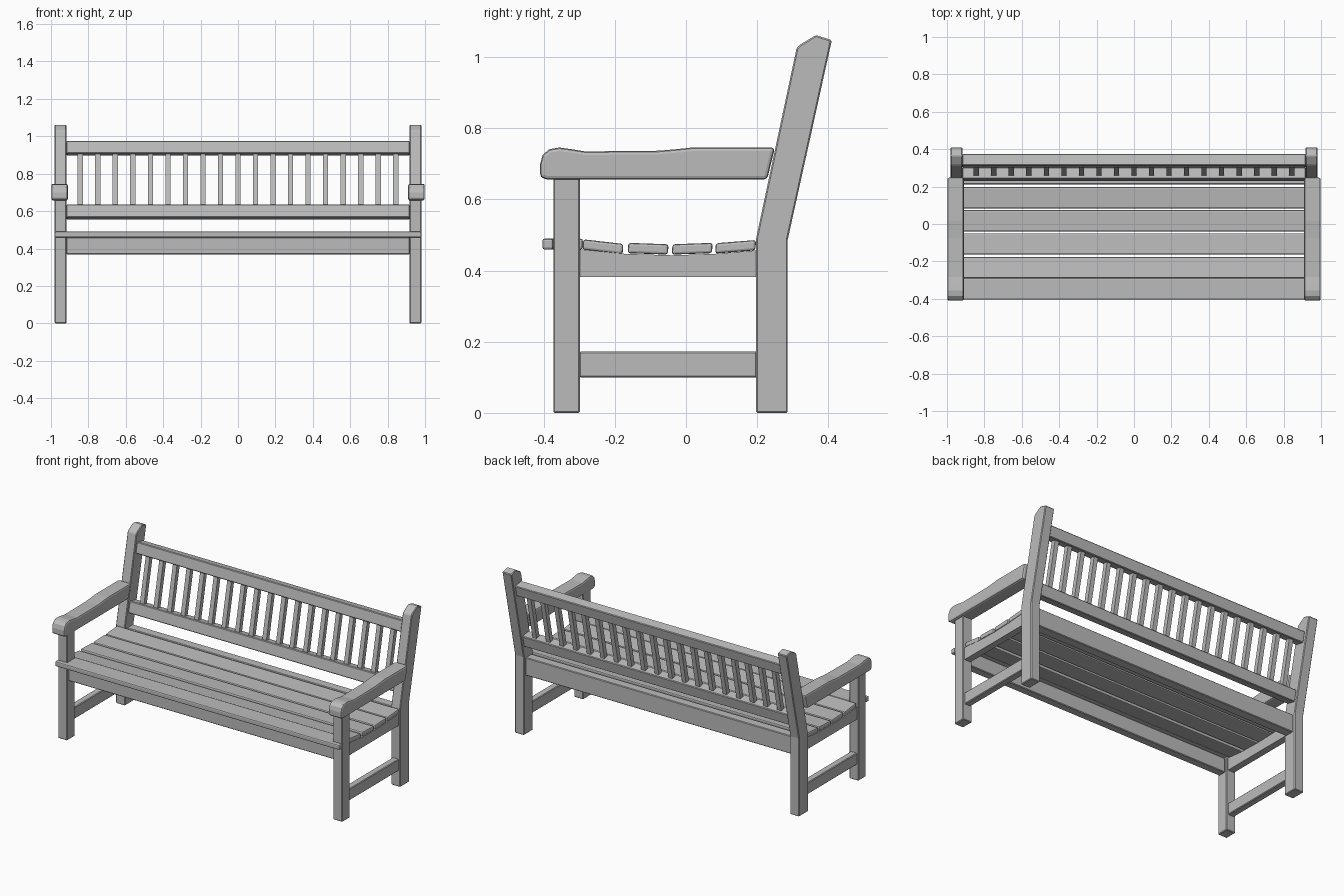
import bpy, bmesh
from mathutils import Vector

if "Cube" in bpy.data.objects:
    bpy.data.objects.remove(bpy.data.objects["Cube"])

wood = bpy.data.materials.new("weathered_grey")
wood.use_nodes = True
GREY = (0.5, 0.5, 0.5, 1)
wood.diffuse_color = GREY
wood.node_tree.nodes["Principled BSDF"].inputs["Base Color"].default_value = GREY

LEG_IN, LEG_OUT = 0.917, 0.98
LEAN = 0.212                      # backrest lean, y per z


def prism(name, points, lo, hi, axis="x", bevel=0.004, segments=1):
    """Extrude a closed profile: (y, z) along x, or (x, y) along z."""
    bm = bmesh.new()
    place = (lambda a, b, c: (c, a, b)) if axis == "x" else (lambda a, b, c: (a, b, c))
    face = bm.faces.new([bm.verts.new(place(a, b, lo)) for a, b in points])
    moved = bmesh.ops.extrude_face_region(bm, geom=[face])["geom"]
    shift = Vector(place(0, 0, hi - lo))
    bmesh.ops.translate(bm, vec=shift, verts=[g for g in moved if isinstance(g, bmesh.types.BMVert)])
    bmesh.ops.recalc_face_normals(bm, faces=bm.faces)
    mesh = bpy.data.meshes.new(name)
    bm.to_mesh(mesh)
    bm.free()
    mesh.materials.append(wood)
    ob = bpy.data.objects.new(name, mesh)
    bpy.context.collection.objects.link(ob)
    if bevel:
        mod = ob.modifiers.new("soft_edges", "BEVEL")
        mod.width, mod.segments = bevel, segments
        mod.limit_method, mod.angle_limit = "ANGLE", 0.6
    return ob


def rect(y0, y1, z0, z1):
    return [(y0, z0), (y1, z0), (y1, z1), (y0, z1)]


def both_sides(name, points, lo, hi, **kw):
    prism("left_" + name, points, lo, hi, **kw)
    prism("right_" + name, points, -hi, -lo, **kw)


def back_front(z):
    """Front edge of the leaning back leg at height z."""
    return 0.197 + (z - 0.49) * LEAN


def leaning(z0, z1, inset, thick):
    """Side profile of a board lying parallel to the backrest."""
    a, b = back_front(z0) + inset, back_front(z1) + inset
    tilt = thick * LEAN
    return [(a, z0 + tilt / 2), (a + thick, z0 - tilt / 2),
            (b + thick, z1 - tilt / 2), (b, z1 + tilt / 2)]


# Legs, the back pair kinked above the seat with a peaked top
both_sides("front_leg", rect(-0.373, -0.298, 0, 0.66), LEG_IN, LEG_OUT)
both_sides("back_leg", [(0.197, 0), (0.286, 0), (0.286, 0.487), (0.41, 1.048),
                        (0.365, 1.062), (0.322, 1.036), (0.311, 1.026), (0.197, 0.49)],
           LEG_IN, LEG_OUT)

# Side frames
both_sides("stretcher", rect(-0.3, 0.2, 0.099, 0.172), 0.927, 0.97)
both_sides("seat_rail", [(-0.3, 0.382), (0.2, 0.382), (0.2, 0.457), (0.08, 0.447),
                         (-0.04, 0.443), (-0.17, 0.447), (-0.3, 0.46)], 0.927, 0.97, bevel=0)

# Armrests with a rounded nose and a shallow scoop on top
both_sides("armrest", [(-0.41, 0.662), (-0.39, 0.656), (0.228, 0.656), (0.25, 0.746),
                       (0.018, 0.746), (-0.03, 0.741), (-0.075, 0.737), (-0.283, 0.735),
                       (-0.32, 0.741), (-0.356, 0.746), (-0.385, 0.741), (-0.403, 0.725),
                       (-0.41, 0.7)], 0.91, 0.998, bevel=0.01, segments=2)

# Aprons under the seat
prism("front_apron", rect(-0.36, -0.31, 0.368, 0.459), -LEG_IN, LEG_IN)
prism("back_apron", rect(0.212, 0.272, 0.368, 0.48), -LEG_IN, LEG_IN)

# Front seat slat, notched around the front legs
prism("front_seat_slat", [(-LEG_OUT, -0.404), (LEG_OUT, -0.404), (LEG_OUT, -0.373),
                          (LEG_IN, -0.373), (LEG_IN, -0.29), (-LEG_IN, -0.29),
                          (-LEG_IN, -0.373), (-LEG_OUT, -0.373)],
      0.459, 0.49, axis="z", bevel=0.007, segments=2)

# Dished row of seat slats: front y, bottom height at front and back
for i, (y, za, zb) in enumerate([(-0.291, 0.459, 0.446), (-0.164, 0.449, 0.445),
                                 (-0.040, 0.445, 0.449), (0.082, 0.448, 0.457)]):
    prism(f"seat_slat_{i + 1}", [(y, za), (y + 0.113, zb), (y + 0.115, zb + 0.029),
                                 (y + 0.002, za + 0.029)],
          -0.972, 0.972, bevel=0.007, segments=2)

# Backrest rails and upright slats
prism("top_back_rail", leaning(0.903, 0.97, 0.016, 0.06), -LEG_IN, LEG_IN)
prism("lower_back_rail", leaning(0.56, 0.63, 0.016, 0.06), -LEG_IN, LEG_IN)
SLATS = 19
for i in range(SLATS):
    x = (i - (SLATS - 1) / 2) * 0.0937
    prism(f"back_slat_{i + 1}", leaning(0.62, 0.915, 0.032, 0.028), x - 0.014, x + 0.014, bevel=0)
